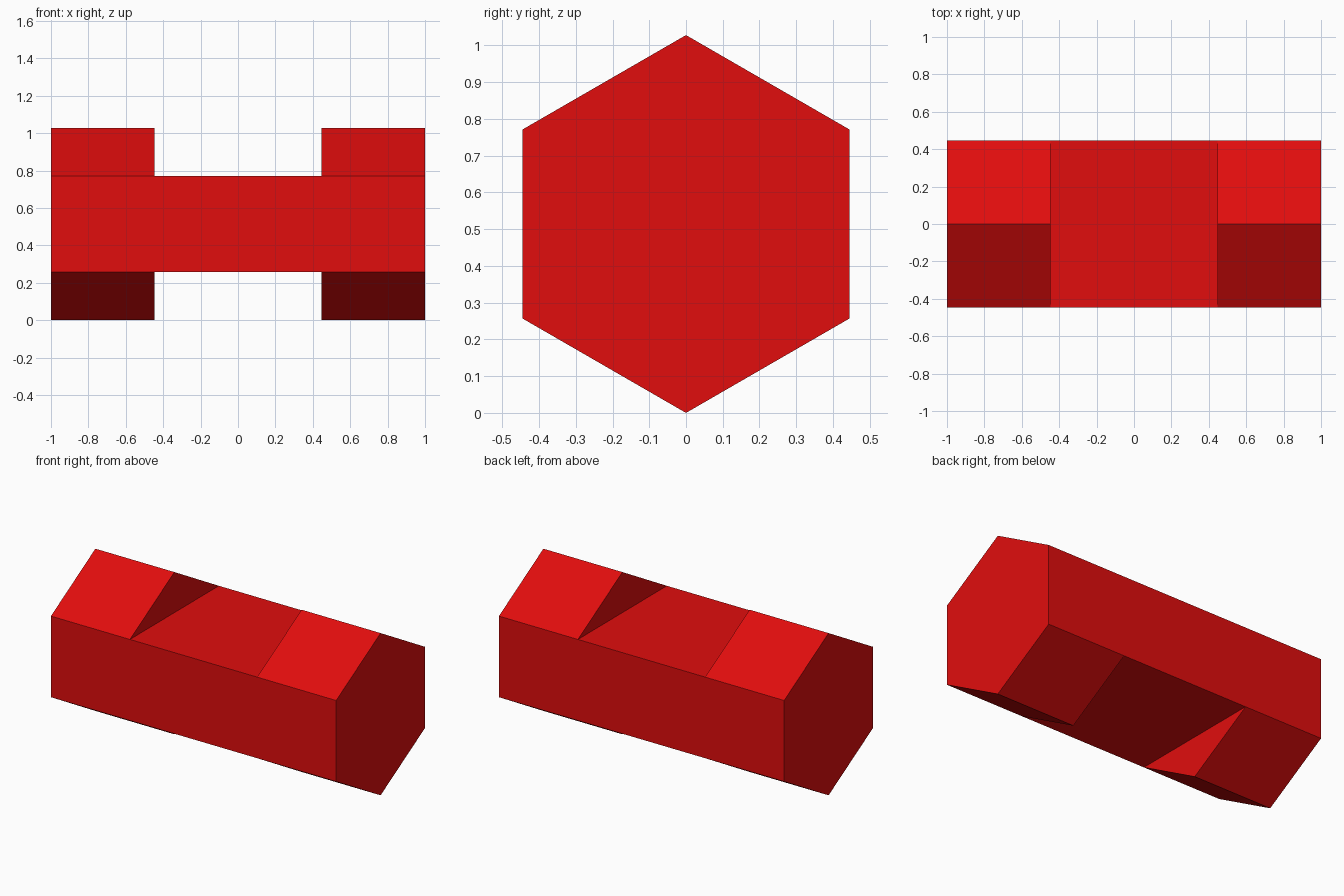
import bpy, bmesh
from math import sin, cos, pi

cube = bpy.data.objects.get("Cube")
if cube:
    bpy.data.objects.remove(cube, do_unlink=True)

HALF_LENGTH = 1.0
HALF_WAIST = 0.446
RADIUS = 0.514

red = bpy.data.materials.new("red")
red.use_nodes = True
colour = (0.75, 0.004, 0.004, 1)
red.diffuse_color = colour
red.node_tree.nodes["Principled BSDF"].inputs["Base Color"].default_value = colour

bm = bmesh.new()


def hex_ring(x):
    """Hexagon across the bar with a point at the top (0) and bottom (3)."""
    return [bm.verts.new((x, RADIUS * sin(i * pi / 3), RADIUS * (1 + cos(i * pi / 3))))
            for i in range(6)]


rings = [hex_ring(x) for x in (-HALF_LENGTH, -HALF_WAIST, HALF_WAIST, HALF_LENGTH)]


def bridge(a, b, i, j):
    bm.faces.new((a[i], a[j], b[j], b[i]))


# Hexagonal end blocks: sides, outer cap and the inner steps above and below the waist
for outer, inner in ((rings[0], rings[1]), (rings[3], rings[2])):
    bm.faces.new(outer)
    for i in range(6):
        bridge(outer, inner, i, (i + 1) % 6)
    bm.faces.new((inner[5], inner[0], inner[1]))
    bm.faces.new((inner[2], inner[3], inner[4]))

# Rectangular waist between the blocks: back, bottom, front, top
for i, j in ((1, 2), (2, 4), (4, 5), (5, 1)):
    bridge(rings[1], rings[2], i, j)

bmesh.ops.recalc_face_normals(bm, faces=bm.faces)
mesh = bpy.data.meshes.new("notched_hexagonal_bar")
bm.to_mesh(mesh)
bm.free()
mesh.materials.append(red)
bar = bpy.data.objects.new("notched_hexagonal_bar", mesh)
bpy.context.scene.collection.objects.link(bar)
